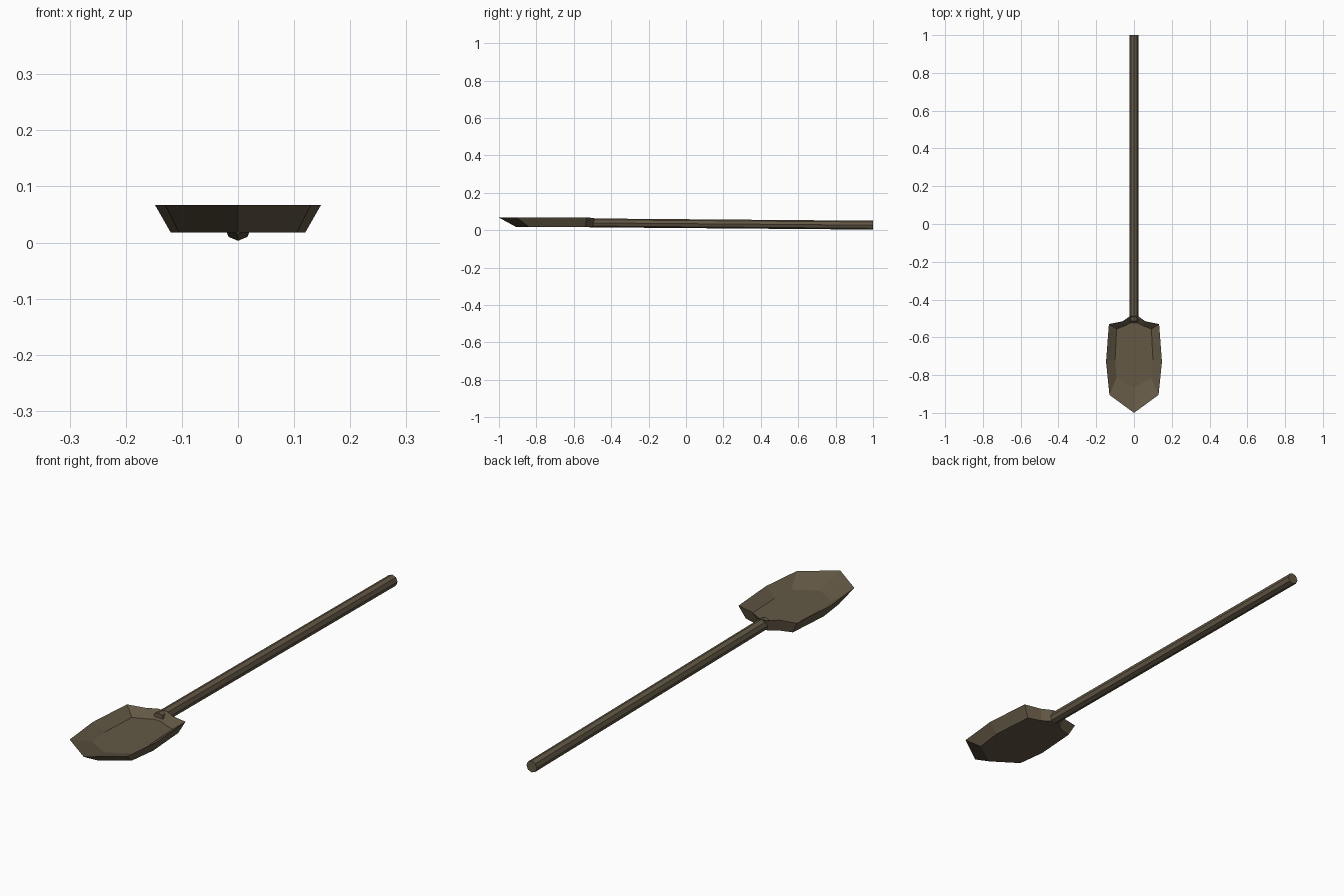
import bpy, bmesh
from mathutils import Vector

if "Cube" in bpy.data.objects:
    bpy.data.objects.remove(bpy.data.objects["Cube"])

mat = bpy.data.materials.new("dull_brown")
mat.diffuse_color = (0.125, 0.098, 0.06, 1)
mat.use_nodes = True
mat.node_tree.nodes["Principled BSDF"].inputs["Base Color"].default_value = mat.diffuse_color


def finish(bm, name):
    bmesh.ops.recalc_face_normals(bm, faces=bm.faces)
    mesh = bpy.data.meshes.new(name)
    bm.to_mesh(mesh)
    bm.free()
    mesh.materials.append(mat)
    obj = bpy.data.objects.new(name, mesh)
    bpy.context.collection.objects.link(obj)
    return obj


def ring(bm, half, z):
    # half outline starts at the tip (x = 0) and runs to the neck, then is mirrored
    pts = half + [(-x, y) for x, y in reversed(half[1:])]
    return [bm.verts.new((x, y, z)) for x, y in pts]


def bridge(bm, a, b):
    n = len(a)
    for i in range(n):
        j = (i + 1) % n
        bm.faces.new((a[i], a[j], b[j], b[i]))


# Blade: dished floor, sharp rim, tapered underside
floor = [(0, -0.868), (0.092, -0.815), (0.1, -0.72), (0.092, -0.556), (0.045, -0.538), (0.015, -0.523)]
rim = [(0, -1.0), (0.13, -0.905), (0.148, -0.73), (0.133, -0.53), (0.06, -0.515), (0.02, -0.487)]
under = [(0, -0.91), (0.105, -0.84), (0.12, -0.72), (0.107, -0.54), (0.05, -0.522), (0.018, -0.5)]
bm = bmesh.new()
f, r, u = ring(bm, floor, 0.035), ring(bm, rim, 0.067), ring(bm, under, 0.018)
bridge(bm, f, r)
bridge(bm, r, u)
bm.faces.new(f)
bm.faces.new(u)
# neck dips slightly to meet the handle
for v in (r[5], r[6]):
    v.co.z = 0.063
finish(bm, "blade")

# Handle: eight-sided pole, tilted slightly down to its free end
start, end = Vector((0, -0.515, 0.039)), Vector((0, 1.0, 0.0268))
axis = end - start
bm = bmesh.new()
bmesh.ops.create_cone(bm, cap_ends=True, segments=8, radius1=0.0237, radius2=0.0237, depth=axis.length)
rot = axis.to_track_quat('Z', 'Y')
for v in bm.verts:
    v.co = rot @ v.co + (start + end) / 2
finish(bm, "handle")
